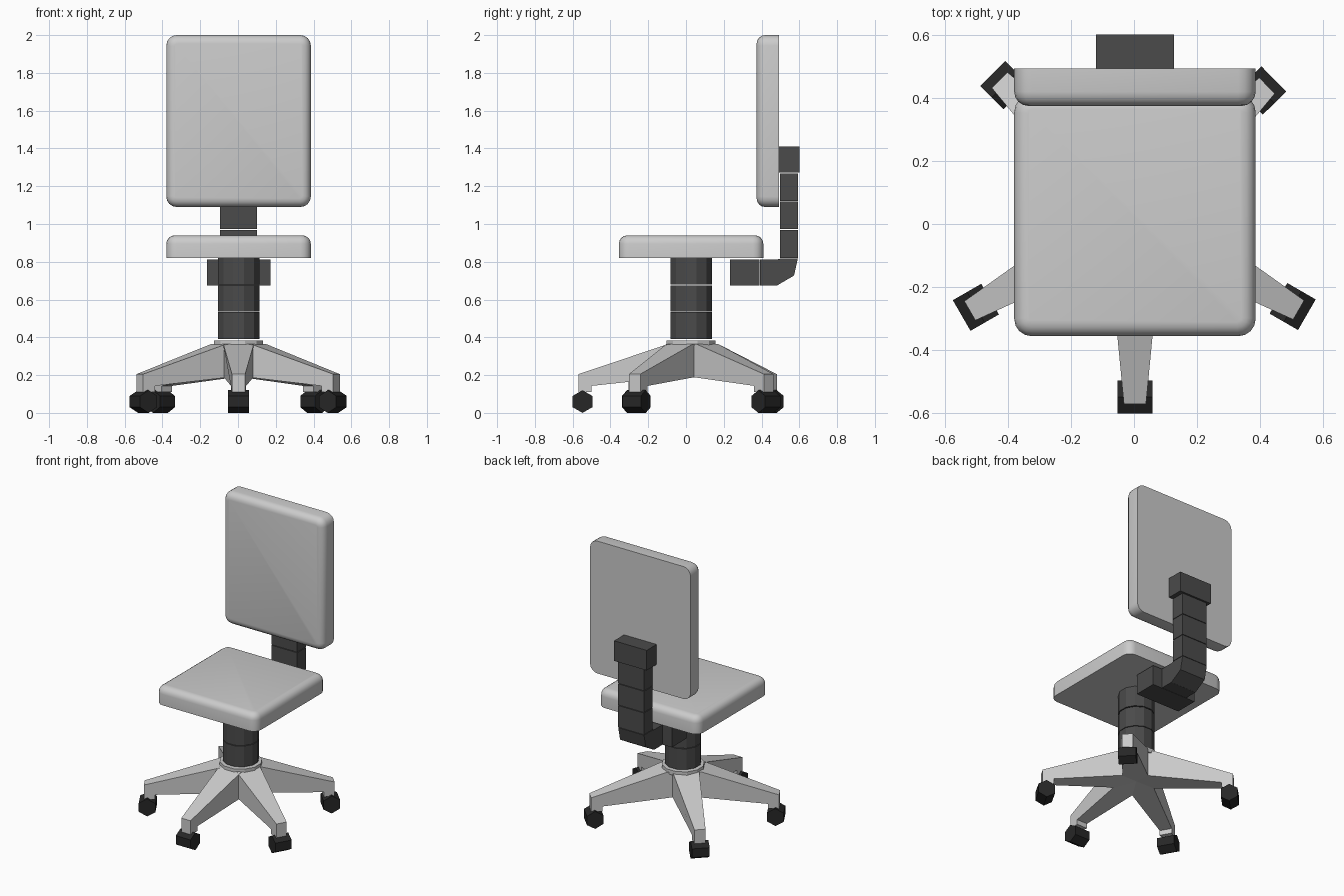
import bpy, bmesh, math
from mathutils import Matrix, Vector

if "Cube" in bpy.data.objects:
    bpy.data.objects.remove(bpy.data.objects["Cube"])

HUB = Vector((0.003, 0.027, 0))


def material(name, v):
    m = bpy.data.materials.new(name)
    m.diffuse_color = (v, v, v, 1)
    m.use_nodes = True
    m.node_tree.nodes["Principled BSDF"].inputs["Base Color"].default_value = m.diffuse_color
    return m


DARK = material("dark_plastic", 0.07)
BLACK = material("black_rubber", 0.02)


def finish(name, bm, mat=None, matrix=None):
    bmesh.ops.recalc_face_normals(bm, faces=bm.faces)
    me = bpy.data.meshes.new(name)
    bm.to_mesh(me)
    bm.free()
    ob = bpy.data.objects.new(name, me)
    bpy.context.collection.objects.link(ob)
    if mat:
        me.materials.append(mat)
    if matrix:
        ob.matrix_world = matrix
    return ob


def prism(name, profile, widths, mat=None, matrix=None):
    """Profile of (forward, up) points, given a half width at each point."""
    bm = bmesh.new()
    a = [bm.verts.new((r, -w, z)) for (r, z), w in zip(profile, widths)]
    b = [bm.verts.new((r, w, z)) for (r, z), w in zip(profile, widths)]
    bm.faces.new(a)
    bm.faces.new(b[::-1])
    n = len(a)
    for i in range(n):
        j = (i + 1) % n
        bm.faces.new((a[i], b[i], b[j], a[j]))
    return finish(name, bm, mat, matrix)


def cylinder(name, r, z0, z1, mat=None, sides=12):
    bm = bmesh.new()
    bmesh.ops.create_cone(bm, cap_ends=True, segments=sides, radius1=r, radius2=r, depth=z1 - z0)
    m = Matrix.Translation(HUB + Vector((0, 0, (z0 + z1) / 2))) @ Matrix.Rotation(math.pi / sides, 4, 'Z')
    return finish(name, bm, mat, m)


def cushion(name, size, loc, tilt=0):
    """Slab with round corners, a soft upper rim and a flat underside."""
    bm = bmesh.new()
    bmesh.ops.create_cube(bm, size=1, matrix=Matrix.Diagonal((*size, 1)))
    up = [e for e in bm.edges if abs(e.verts[0].co.z - e.verts[1].co.z) > 0.01]
    bmesh.ops.bevel(bm, geom=up, offset=0.055, segments=4, profile=0.5, affect='EDGES')
    top = size[2] / 2 - 1e-4
    rim = [e for e in bm.edges if all(v.co.z > top for v in e.verts)]
    bmesh.ops.bevel(bm, geom=rim, offset=0.045, segments=4, profile=0.5, affect='EDGES')
    ob = finish(name, bm, None, Matrix.Translation(loc) @ Matrix.Rotation(tilt, 4, 'X'))
    bpy.ops.object.select_all(action='DESELECT')
    ob.select_set(True)
    bpy.context.view_layer.objects.active = ob
    bpy.ops.object.shade_smooth_by_angle(angle=math.radians(35))


# Seat and backrest cushions
cushion("seat", (0.765, 0.765, 0.12), (0.003, 0.027, 0.88))
cushion("backrest", (0.765, 0.91, 0.118), (0.003, 0.433, 1.545), math.pi / 2)

# Column in three sleeves, and the collar on the base
for i, (z0, z1) in enumerate([(0.39, 0.533), (0.537, 0.674), (0.68, 0.82)]):
    cylinder(f"column_sleeve_{i + 1}", 0.114, z0, z1, DARK)
cylinder("base_collar", 0.134, 0.352, 0.384)

# Five legs with hexagonal casters; reach is the outer edge of each caster
for i, (deg, reach) in enumerate([(-90, 0.627), (-30, 0.629), (44.5, 0.617), (135, 0.637), (210, 0.634)]):
    m = Matrix.Translation(HUB) @ Matrix.Rotation(math.radians(deg), 4, 'Z')
    t = reach - 0.03
    prism(f"leg_{i + 1}",
          [(0, 0.2), (0, 0.365), (0.12, 0.365), (t, 0.205), (t, 0.11), (t - 0.07, 0.11), (t - 0.07, 0.143)],
          [0.088, 0.088, 0.081, 0.035, 0.035, 0.04, 0.04], None, m)
    hexagon = [(reach - 0.052 + 0.06 * math.sin(k * math.pi / 3), 0.06 + 0.06 * math.cos(k * math.pi / 3))
               for k in range(6)]
    prism(f"caster_{i + 1}", hexagon, [0.056] * 6, BLACK, m)

# Back support: bracket under the seat, elbow, upright pieces, mounting block
ARM = Matrix.Translation((0.003, 0, 0)) @ Matrix.Rotation(math.pi / 2, 4, 'Z')


def arm_box(name, y0, y1, z0, z1, w):
    prism(name, [(y0, z0), (y1, z0), (y1, z1), (y0, z1)], [w] * 4, DARK, ARM)


arm_box("bracket", 0.232, 0.39, 0.675, 0.812, 0.168)
arm_box("bracket_neck", 0.392, 0.482, 0.675, 0.812, 0.098)
prism("elbow", [(0.483, 0.675), (0.572, 0.727), (0.592, 0.817), (0.5, 0.817), (0.483, 0.812)],
      [0.098] * 5, DARK, ARM)
for i, (z0, z1) in enumerate([(0.82, 0.969), (0.973, 1.118), (1.122, 1.268)]):
    arm_box(f"upright_{i + 1}", 0.498, 0.592, z0, z1, 0.098)
arm_box("mounting_block", 0.49, 0.6, 1.272, 1.41, 0.124)
